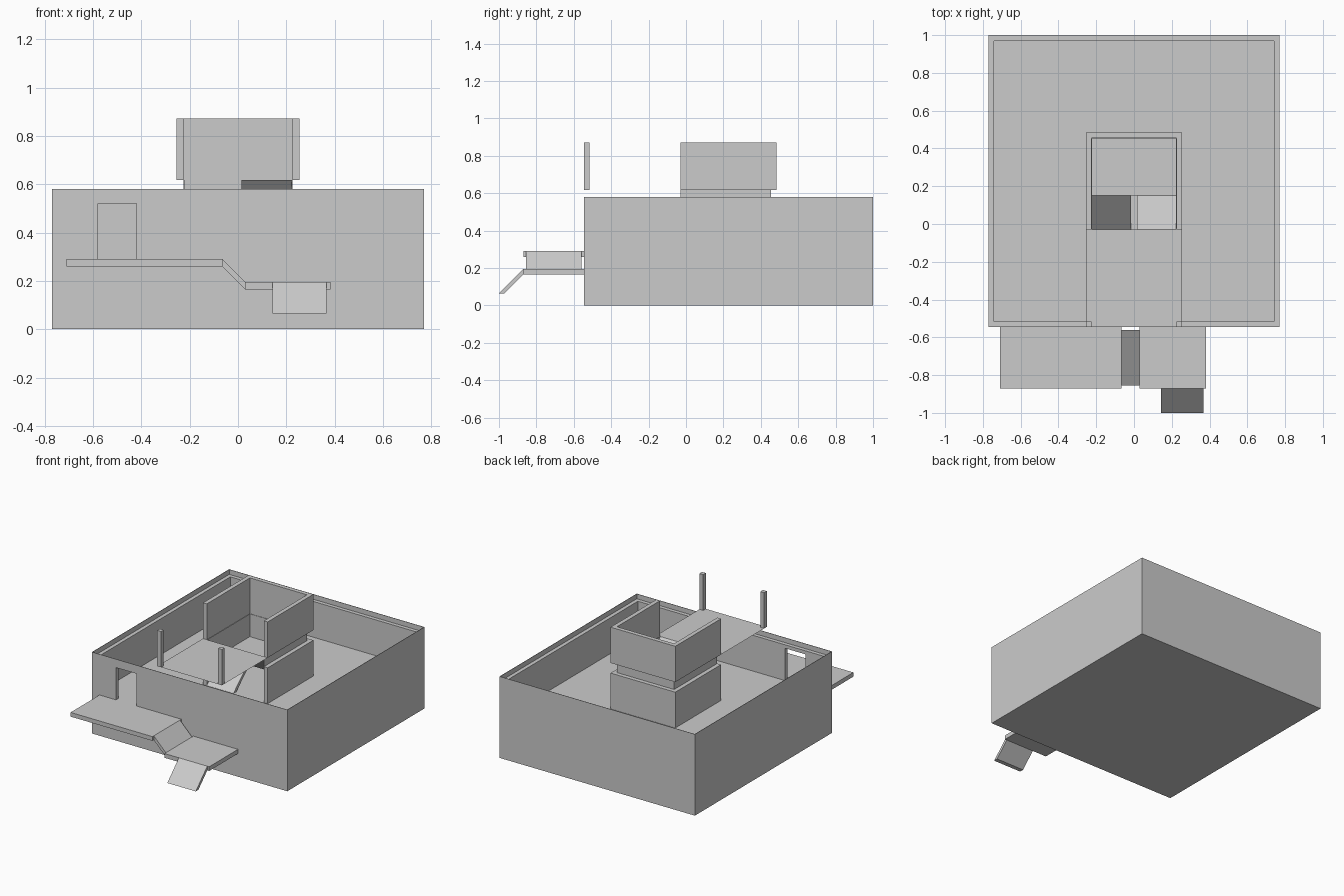
import bpy

if "Cube" in bpy.data.objects:
    bpy.data.objects.remove(bpy.data.objects["Cube"])

T = 0.03      # wall and slab thickness
THIN = 0.003  # thin sheet thickness
G, LOW_TOP, WALL_TOP = 0.29, 0.545, 0.58   # ground floor, wall ledge, parapet
UP, UP_TOP = 0.617, 0.872                  # upper floor and wall top
MID = (G + UP) / 2                         # half landing height


def mesh_obj(name, verts, faces):
    me = bpy.data.meshes.new(name)
    me.from_pydata(verts, [], faces)
    me.update()
    ob = bpy.data.objects.new(name, me)
    bpy.context.collection.objects.link(ob)
    return ob


def prism(name, profile, axis, a, b):
    """Extrude a 2D profile along x (profile = y,z) or y (profile = x,z)."""
    n = len(profile)
    area = sum(profile[i][0] * profile[(i + 1) % n][1] - profile[(i + 1) % n][0] * profile[i][1]
               for i in range(n))
    if (area < 0) == (axis == 'x'):   # keep normals outward
        profile = profile[::-1]
    put = (lambda p, t: (t, p[0], p[1])) if axis == 'x' else (lambda p, t: (p[0], t, p[1]))
    verts = [put(p, a) for p in profile] + [put(p, b) for p in profile]
    faces = [tuple(range(n))[::-1], tuple(range(n, 2 * n))]
    faces += [(i, (i + 1) % n, n + (i + 1) % n, n + i) for i in range(n)]
    return mesh_obj(name, verts, faces)


def box(name, x0, x1, y0, y1, z0, z1):
    return prism(name, [(y0, z0), (y1, z0), (y1, z1), (y0, z1)], 'x', x0, x1)


def cut(ob, *dims):
    cutter = box("cutter", *dims)
    cutter.hide_render = True
    mod = ob.modifiers.new("cut", 'BOOLEAN')
    mod.operation, mod.solver, mod.object = 'DIFFERENCE', 'EXACT', cutter
    bpy.context.view_layer.objects.active = ob
    bpy.ops.object.modifier_apply(modifier=mod.name)
    bpy.data.objects.remove(cutter)


def u_wall(name, half, y0, y1, t, z0, z1):
    """Three-sided enclosure, open to the front."""
    for side, s in (("left", -1), ("right", 1)):
        xs = sorted((s * half, s * (half - t)))
        box(f"{name}_{side}", *xs, y0, y1, z0, z1)
    box(f"{name}_back", -half + t, half - t, y1 - t, y1, z0, z1)


# Building body: raised floor, walls with an inner ledge, thin parapet, doorway
body = box("building_body", -0.77, 0.77, -0.545, 1.0, 0, WALL_TOP)
cut(body, -0.74, 0.74, -0.515, 0.97, G, 0.7)
cut(body, -0.77 + THIN, 0.77 - THIN, -0.545 + THIN, 1.0 - THIN, LOW_TOP, 0.7)
cut(body, -0.58, -0.42, -0.6, -0.5, G, 0.52)

# Stairwell walls on both storeys and the thin inset band joining them
u_wall("stairwell_lower_wall", 0.255, -0.03, 0.485, T, G, LOW_TOP)
u_wall("stairwell_band", 0.225, -0.03, 0.455, THIN, LOW_TOP, UP)
u_wall("stairwell_upper_wall", 0.255, -0.03, 0.485, T, UP, UP_TOP)

# Inner stair ramps and half landing
prism("stair_ramp_lower", [(-0.03, G), (0.003, G), (0.15, MID - T), (0.15, MID)],
      'x', -0.225, -0.015)
prism("stair_ramp_upper", [(-0.03, UP), (0.15, MID), (0.15, MID - T)], 'x', 0.015, 0.225)
box("stair_landing", -0.225, 0.225, 0.15, 0.455, MID - T, MID)

# Upper floor sheet and its front posts
mesh_obj("upper_floor", [(-0.255, -0.545, UP), (0.255, -0.545, UP),
                         (0.255, -0.03, UP), (-0.255, -0.03, UP)], [(0, 1, 2, 3)])
for side, x in (("left", -0.255), ("right", 0.225)):
    box(f"front_post_{side}", x, x + T, -0.545, -0.515, UP, UP_TOP)

# Outside entrance: two platforms and two sloping ramps
box("entrance_platform_upper", -0.71, -0.065, -0.87, -0.545, G - T, G)
box("entrance_platform_lower", 0.03, 0.382, -0.87, -0.545, 0.165, 0.195)
prism("entrance_ramp_side", [(-0.065, G), (-0.065, G - T), (0.03, 0.165), (0.03, 0.195)],
      'y', -0.855, -0.56)
prism("entrance_ramp_front", [(-0.87, 0.195), (-1.0, 0.065), (-0.97, 0.065), (-0.87, 0.165)],
      'x', 0.143, 0.367)
